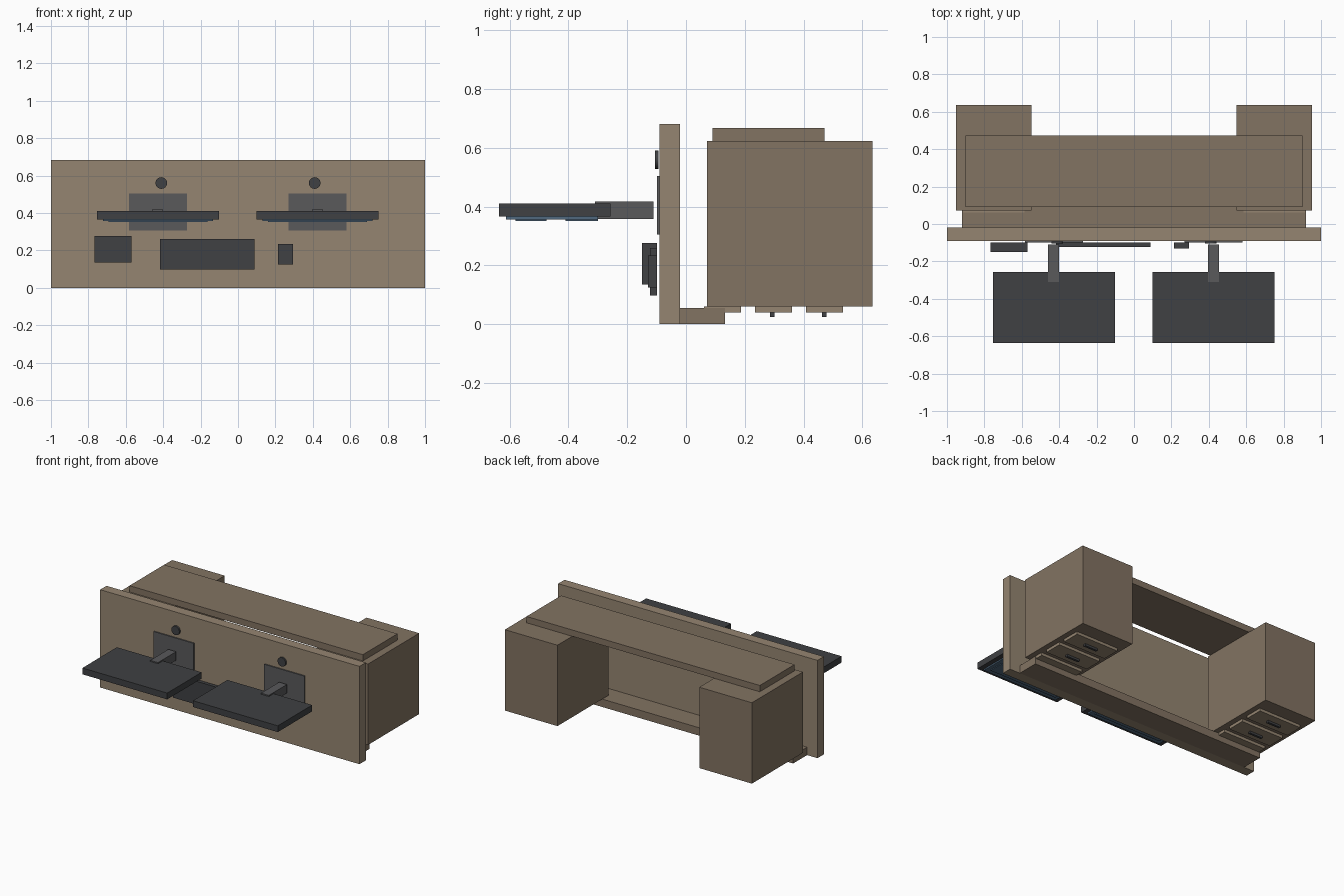
import bpy, math

if "Cube" in bpy.data.objects:
    bpy.data.objects.remove(bpy.data.objects["Cube"])


def material(name, rgb):
    m = bpy.data.materials.new(name)
    m.diffuse_color = (*rgb, 1)
    m.use_nodes = True
    m.node_tree.nodes["Principled BSDF"].inputs["Base Color"].default_value = m.diffuse_color
    return m


TOP = material("light_wood", (0.30, 0.235, 0.165))
WOOD = material("dark_wood", (0.225, 0.172, 0.122))
DARK = material("dark_plastic", (0.05, 0.052, 0.056))
GREY = material("grey_metal", (0.10, 0.10, 0.105))
BLUE = material("screen_blue", (0.08, 0.14, 0.21))


def box(name, x, y, z, mat):
    """Box from (min, max) ranges on each axis."""
    bpy.ops.mesh.primitive_cube_add(size=1, location=[sum(r) / 2 for r in (x, y, z)])
    o = bpy.context.object
    o.name = name
    o.scale = [r[1] - r[0] for r in (x, y, z)]
    bpy.ops.object.transform_apply(location=False, rotation=False, scale=True)
    o.data.materials.append(mat)
    return o


def around(c, half):
    return (c - half, c + half)


# Desk lying on its front edge: top panel, front rail, back panel
box("desk_top", (-1, 1), (-0.09, -0.02), (0, 0.682), TOP)
box("front_rail", (-0.92, 0.92), (-0.02, 0.133), (0, 0.055), WOOD)
box("modesty_panel", (-0.9, 0.9), (0.09, 0.472), (0.624, 0.668), WOOD)

for side, s in (("left", -1), ("right", 1)):
    # Pedestal with three drawers and handles
    px = s * 0.75
    box(f"{side}_pedestal", around(px, 0.203), (0.072, 0.635), (0.06, 0.624), WOOD)
    for i in range(3):
        y = 0.125 + i * 0.173
        box(f"{side}_drawer_{i + 1}", around(px, 0.165), around(y, 0.063), (0.04, 0.06), TOP)
        box(f"{side}_handle_{i + 1}", around(px, 0.05), around(y - 0.007 + i * 0.003, 0.008), (0.025, 0.041), DARK)

    # Monitor: foot, neck, casing, screen and two raised screen windows
    mx = 0.425 if s > 0 else -0.428
    box(f"{side}_monitor_foot", around(mx, 0.155), (-0.098, -0.09), (0.305, 0.505), GREY)
    nx = mx + (0.0 if s > 0 else -0.002)
    box(f"{side}_monitor_neck", around(nx, 0.03), (-0.31, -0.11), (0.358, 0.418), GREY)
    box(f"{side}_monitor_case", around(mx, 0.327), (-0.636, -0.257), (0.366, 0.41), DARK)
    box(f"{side}_screen", around(mx, 0.293), (-0.612, -0.30), (0.357, 0.367), BLUE)
    for i, y in enumerate(((-0.58, -0.475), (-0.41, -0.30))):
        box(f"{side}_screen_window_{i + 1}", around(mx, 0.265), y, (0.352, 0.358), BLUE)

    # Cable grommet
    bpy.ops.mesh.primitive_cylinder_add(vertices=24, radius=0.031, depth=0.012,
                                        location=(s * 0.41, -0.099, 0.56),
                                        rotation=(math.pi / 2, 0, 0))
    g = bpy.context.object
    g.name = f"{side}_cable_grommet"
    g.data.materials.append(DARK)
    bpy.ops.object.shade_smooth_by_angle()

# Desk accessories
box("desk_phone", (-0.766, -0.57), (-0.15, -0.098), (0.135, 0.277), DARK)
box("keyboard", (-0.417, 0.088), (-0.122, -0.098), (0.098, 0.26), DARK)
box("mouse", (0.213, 0.295), (-0.13, -0.098), (0.125, 0.234), DARK)
